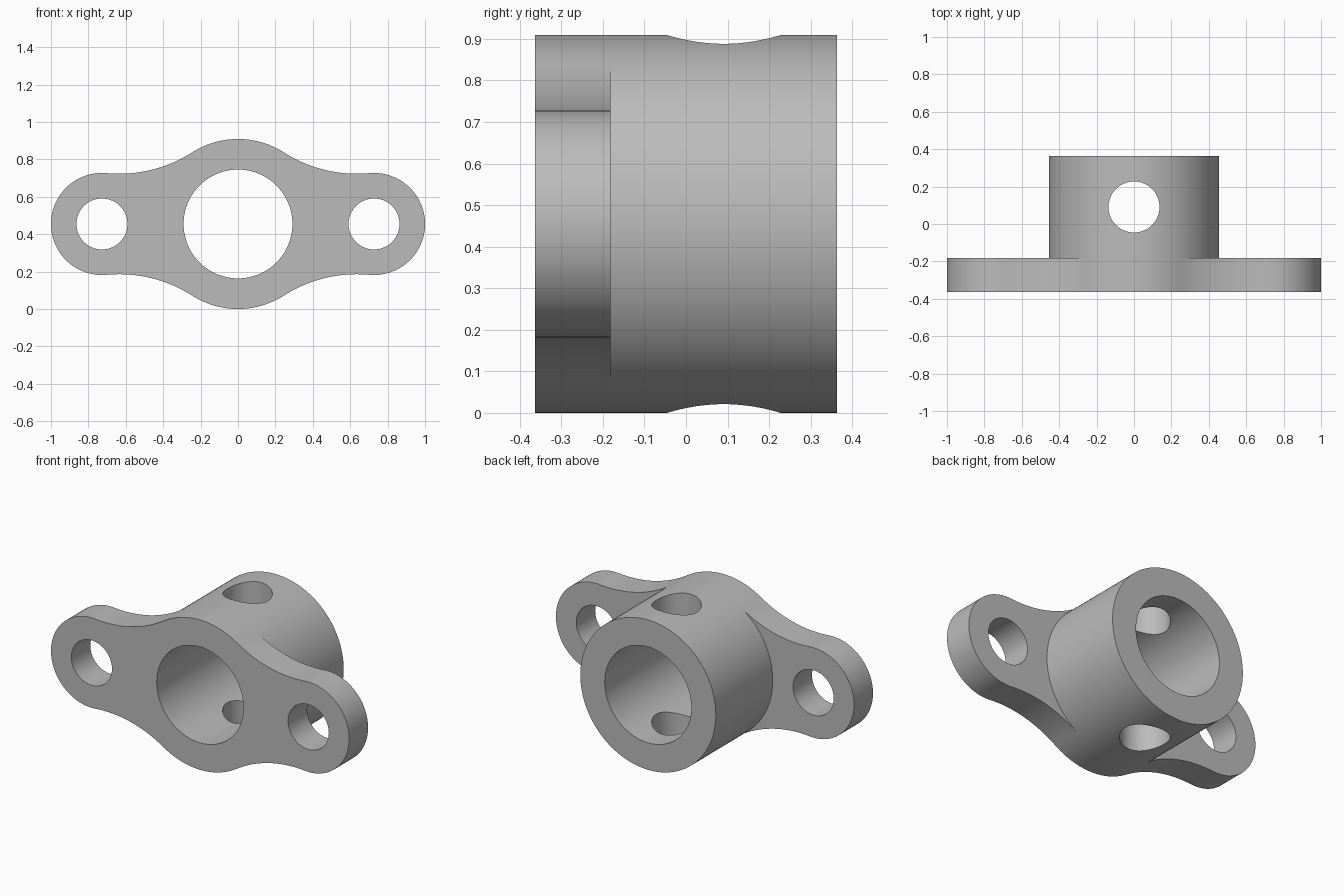
import bpy, bmesh
from math import pi, cos, sin, atan2, sqrt
from mathutils import Matrix

cube = bpy.data.objects.get("Cube")
if cube:
    bpy.data.objects.remove(cube)

# All dimensions are multiples of one design unit
U = 2 / 11
BARREL_R, BORE_R = 2.5 * U, 1.6 * U
EAR_R, EAR_X, HOLE_R = 1.5 * U, 4 * U, 0.75 * U
FILLET_R = 4 * U
FRONT, FLANGE_BACK, BACK = -2 * U, -U, 2 * U
MID_Z = BARREL_R

# Fillet centre, tangent to both barrel and ear
d1, d2 = BARREL_R + FILLET_R, EAR_R + FILLET_R
fx = (d1 ** 2 - d2 ** 2 + EAR_X ** 2) / (2 * EAR_X)
fz = sqrt(d1 ** 2 - fx ** 2)
barrel_a = atan2(fz, fx)
ear_a = atan2(fz, fx - EAR_X)


def arc(cx, cz, r, a0, a1, n):
    return [(cx + r * cos(a0 + (a1 - a0) * i / n),
             cz + r * sin(a0 + (a1 - a0) * i / n)) for i in range(n + 1)]


# Outlines of the right half: barrel side, lower fillet, ear end, upper fillet
side = arc(0, 0, BARREL_R, -barrel_a, barrel_a, 40)
crown = arc(0, 0, BARREL_R, barrel_a, pi - barrel_a, 24)
upper = arc(fx, fz, FILLET_R, ear_a + pi, barrel_a + pi, 20)
upper = arc(fx, fz, FILLET_R, ear_a - pi, barrel_a - pi, 20)
ear_end = arc(EAR_X, 0, EAR_R, -ear_a, ear_a, 64)
lower = [(x, -z) for x, z in reversed(upper)]
ear = lower[:-1] + ear_end[:-1] + upper[:-1] + side[:0:-1]
disc = (side[:-1] + crown[:-1] + [(-x, -z) for x, z in side[:-1]]
        + [(-x, -z) for x, z in crown[:-1]])

# Flange and barrel as one solid
bm = bmesh.new()


def add_face(points):
    return bm.faces.new([bm.verts.new((x, FRONT, MID_Z + z)) for x, z in points])


def extrude(faces, depth):
    out = bmesh.ops.extrude_face_region(bm, geom=faces)["geom"]
    verts = [g for g in out if isinstance(g, bmesh.types.BMVert)]
    bmesh.ops.translate(bm, verts=verts, vec=(0, depth, 0))


add_face(disc)
add_face(ear)
add_face([(-x, z) for x, z in reversed(ear)])
bmesh.ops.remove_doubles(bm, verts=bm.verts[:], dist=1e-4)
extrude(bm.faces[:], FLANGE_BACK - FRONT)
bm.normal_update()
barrel_face = [f for f in bm.faces if abs(f.calc_center_median().x) < 1e-3
               and abs(f.calc_center_median().z - MID_Z) < 0.05
               and f.calc_center_median().y > FLANGE_BACK - 1e-3]
extrude(barrel_face, BACK - FLANGE_BACK)
bmesh.ops.recalc_face_normals(bm, faces=bm.faces[:])
bmesh.ops.dissolve_limit(bm, angle_limit=0.002, verts=bm.verts[:], edges=bm.edges[:])
mesh = bpy.data.meshes.new("flanged_bushing")
bm.to_mesh(mesh)
bm.free()
body = bpy.data.objects.new("flanged_bushing", mesh)
bpy.context.collection.objects.link(body)

grey = bpy.data.materials.new("plain_grey")
grey.use_nodes = True
colour = (0.5, 0.5, 0.5, 1)
grey.diffuse_color = colour
grey.node_tree.nodes["Principled BSDF"].inputs["Base Color"].default_value = colour
mesh.materials.append(grey)

bpy.context.view_layer.objects.active = body


def drill(name, radius, centre, axis, segments):
    """Cut a round through hole along the given axis."""
    cut = bmesh.new()
    turn = Matrix.Rotation(pi / 2, 4, "X") if axis == "Y" else Matrix()
    bmesh.ops.create_cone(cut, cap_ends=True, segments=segments, radius1=radius,
                          radius2=radius, depth=3,
                          matrix=Matrix.Translation(centre) @ turn)
    cutter_mesh = bpy.data.meshes.new(name)
    cut.to_mesh(cutter_mesh)
    cut.free()
    cutter_mesh.materials.append(grey)
    cutter = bpy.data.objects.new(name, cutter_mesh)
    cutter.hide_render = True
    bpy.context.collection.objects.link(cutter)
    mod = body.modifiers.new(name, "BOOLEAN")
    mod.operation, mod.solver, mod.object = "DIFFERENCE", "EXACT", cutter
    bpy.ops.object.modifier_apply(modifier=name)
    bpy.data.objects.remove(cutter)


# Main bore, two bolt holes and the vertical cross hole
drill("main_bore", BORE_R, (0, 0, MID_Z), "Y", 96)
for s, label in ((1, "left"), (-1, "right")):
    drill(label + "_bolt_hole", HOLE_R, (s * EAR_X, 0, MID_Z), "Y", 64)
drill("cross_hole", HOLE_R, (0, U / 2, MID_Z), "Z", 64)

bpy.ops.object.select_all(action="DESELECT")
body.select_set(True)
bpy.ops.object.shade_smooth_by_angle(angle=pi / 6)
